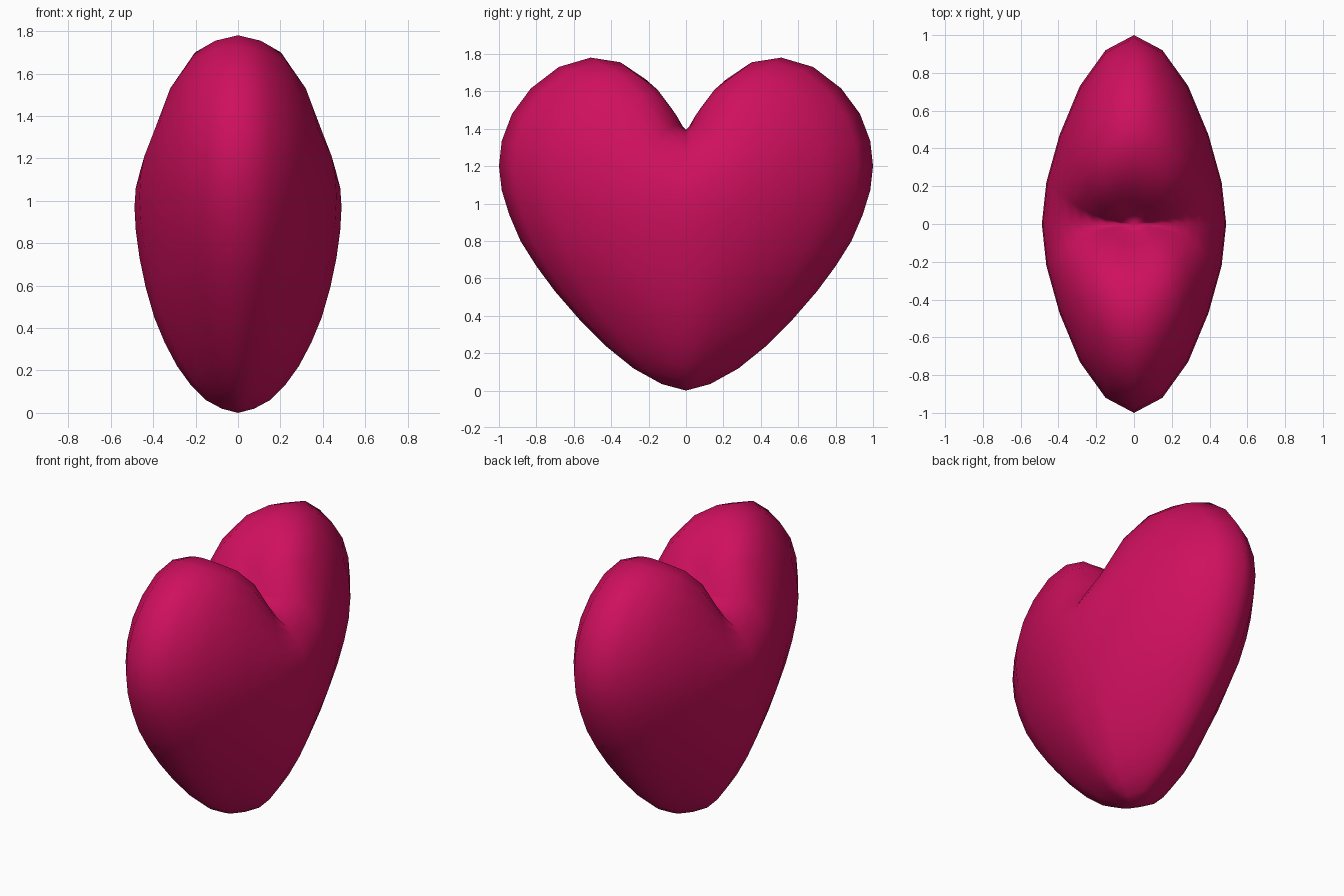
import bpy, bmesh, math

if "Cube" in bpy.data.objects:
    bpy.data.objects.remove(bpy.data.objects["Cube"])

SEGS, RINGS, HALF_DEPTH = 20, 20, 0.488

# lobe outline (y, z) seen from the side, bottom tip to notch
LOBE = [(0, 0), (.13, .035), (.28, .118), (.425, .235), (.57, .38), (.70, .53),
        (.80, .665), (.885, .80), (.945, .94), (.985, 1.07), (1, 1.2),
        (.985, 1.335), (.93, 1.48), (.83, 1.615), (.68, 1.73), (.51, 1.78),
        (.35, 1.755), (.21, 1.66), (.11, 1.54), (.045, 1.435), (0, 1.395)]
# heights of the centre line (y = 0), bottom tip to notch
CENTRE = [0, .02, .06, .13, .22, .33, .45, .59, .73, .86, .97,
          1.06, 1.13, 1.18, 1.23, 1.275, 1.31, 1.345, 1.37, 1.388, 1.395]
# blend from centre line to lobe outline over a quarter turn (width, height)
BLEND_Y = [0, .22, .47, .73, .92, 1]
BLEND_Z = [0, .23, .60, .84, .95, 1]


def heart_point(ring, seg):
    phi = 2 * math.pi * seg / SEGS
    q = seg % 10
    q = q if q <= 5 else 10 - q
    y, z = LOBE[ring]
    side = 1 if math.sin(phi) >= 0 else -1
    return (HALF_DEPTH * math.sin(math.pi * ring / RINGS) * math.cos(phi),
            side * y * BLEND_Y[q],
            CENTRE[ring] + (z - CENTRE[ring]) * BLEND_Z[q])


# heart body: rings of a sphere reshaped between the two profiles
bm = bmesh.new()
rings = [[bm.verts.new(heart_point(r, s)) for s in range(SEGS)] for r in range(1, RINGS)]
bottom = bm.verts.new((0, 0, 0))
top = bm.verts.new((0, 0, CENTRE[-1]))
for s in range(SEGS):
    t = (s + 1) % SEGS
    bm.faces.new((bottom, rings[0][t], rings[0][s]))
    bm.faces.new((top, rings[-1][s], rings[-1][t]))
    for a, b in zip(rings, rings[1:]):
        bm.faces.new((a[s], a[t], b[t], b[s]))
bmesh.ops.recalc_face_normals(bm, faces=bm.faces)
for f in bm.faces:
    f.smooth = True
mesh = bpy.data.meshes.new("heart")
bm.to_mesh(mesh)
bm.free()
heart = bpy.data.objects.new("heart", mesh)
bpy.context.collection.objects.link(heart)

# deep pink
mat = bpy.data.materials.new("deep_pink")
mat.diffuse_color = (0.62, 0.005, 0.11, 1)
mat.use_nodes = True
mat.node_tree.nodes["Principled BSDF"].inputs["Base Color"].default_value = mat.diffuse_color
mesh.materials.append(mat)
